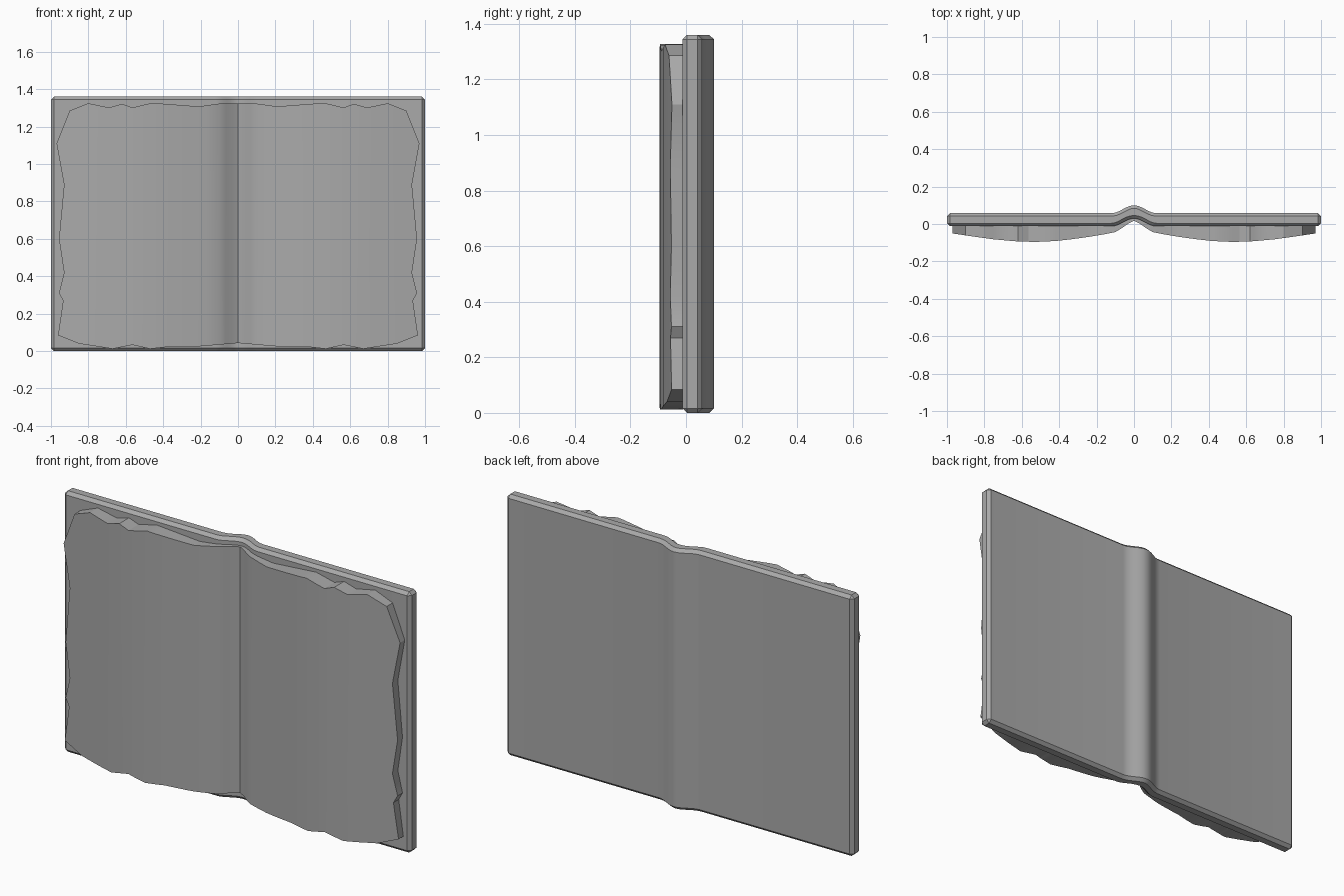
import bpy
import bmesh
import math

cube = bpy.data.objects.get("Cube")
if cube:
    bpy.data.objects.remove(cube, do_unlink=True)

grey = bpy.data.materials.new("plain grey")
grey.use_nodes = True
COLOUR = (0.4, 0.4, 0.4, 1)
grey.diffuse_color = COLOUR
grey.node_tree.nodes["Principled BSDF"].inputs["Base Color"].default_value = COLOUR

HEIGHT = 1.36
SPINE = 0.12      # half width of the spine bump


def bump(x):
    """Rounded ridge of the spine, zero outside it."""
    return 0.021 * (1 + math.cos(math.pi * x / SPINE)) if abs(x) < SPINE else 0


def finish(name, bm):
    bmesh.ops.recalc_face_normals(bm, faces=bm.faces)
    mesh = bpy.data.meshes.new(name)
    bm.to_mesh(mesh)
    bm.free()
    mesh.materials.append(grey)
    obj = bpy.data.objects.new(name, mesh)
    bpy.context.collection.objects.link(obj)
    bpy.ops.object.select_all(action='DESELECT')
    obj.select_set(True)
    bpy.context.view_layer.objects.active = obj
    bpy.ops.object.shade_smooth_by_angle(angle=math.radians(28))


def thicken(bm, back_y):
    """Close a sheet into a solid whose back lies at back_y(x)."""
    rim = [e for e in bm.edges if e.is_boundary]
    sheet = list(bm.faces)
    back = {v: bm.verts.new((v.co.x, back_y(v.co.x), v.co.z)) for v in list(bm.verts)}
    for f in sheet:
        bm.faces.new([back[v] for v in reversed(f.verts)])
    for e in rim:
        a, b = e.verts
        bm.faces.new((a, b, back[b], back[a]))
    bmesh.ops.recalc_face_normals(bm, faces=bm.faces)


# Cover: two boards joined by a rounded spine, chamfered all round
bm = bmesh.new()
steps = 12
xs = [-1] + [SPINE * (2 * i / steps - 1) for i in range(steps + 1)] + [1]
columns = [[bm.verts.new((x, -0.012 + bump(x), z)) for z in (0, HEIGHT)] for x in xs]
for a, b in zip(columns, columns[1:]):
    bm.faces.new((a[0], b[0], b[1], a[1]))
thicken(bm, lambda x: 0.058 + bump(x))
sharp = [e for e in bm.edges if e.calc_face_angle(0) > 1]
bmesh.ops.bevel(bm, geom=sharp, offset=0.016, segments=1, profile=0.5, affect='EDGES')
finish("cover", bm)

# Pages: ragged outline of one half, from the top centre round to the bottom centre
ragged = [(0, 1.325), (0.1, 1.323), (0.21, 1.308), (0.46, 1.327), (0.565, 1.302),
          (0.62, 1.322), (0.69, 1.302), (0.8, 1.325), (0.9, 1.285), (0.97, 1.11),
          (0.93, 0.89), (0.957, 0.6), (0.93, 0.42), (0.957, 0.31), (0.935, 0.27),
          (0.962, 0.085), (0.85, 0.04), (0.67, 0.012), (0.565, 0.033), (0.47, 0.012),
          (0.36, 0.024), (0.21, 0.025), (0, 0.043)]
# Swell of the page surface from the gutter to the outer edge
swell = [(0, 0.018), (0.03, 0.003), (0.065, -0.022), (0.1, -0.043), (0.17, -0.057),
         (0.25, -0.07), (0.33, -0.081), (0.42, -0.091), (0.53, -0.096), (0.64, -0.092),
         (0.75, -0.082), (0.86, -0.067), (1, -0.046)]


def page_y(x):
    x = abs(x)
    for (x0, y0), (x1, y1) in zip(swell, swell[1:]):
        if x <= x1:
            return y0 + (y1 - y0) * (x - x0) / (x1 - x0)
    return swell[-1][1]


bm = bmesh.new()
outline = ragged + [(-x, z) for x, z in reversed(ragged[1:-1])]
bm.faces.new([bm.verts.new((x, 0, z)) for x, z in outline])
for x, _ in swell[:-1]:
    for cut in {x, -x}:
        bmesh.ops.bisect_plane(bm, geom=bm.verts[:] + bm.edges[:] + bm.faces[:],
                               dist=1e-5, plane_co=(cut, 0, 0), plane_no=(1, 0, 0))
for v in bm.verts:
    v.co.y = page_y(v.co.x)
thicken(bm, lambda x: -0.01 + bump(x))
finish("pages", bm)
